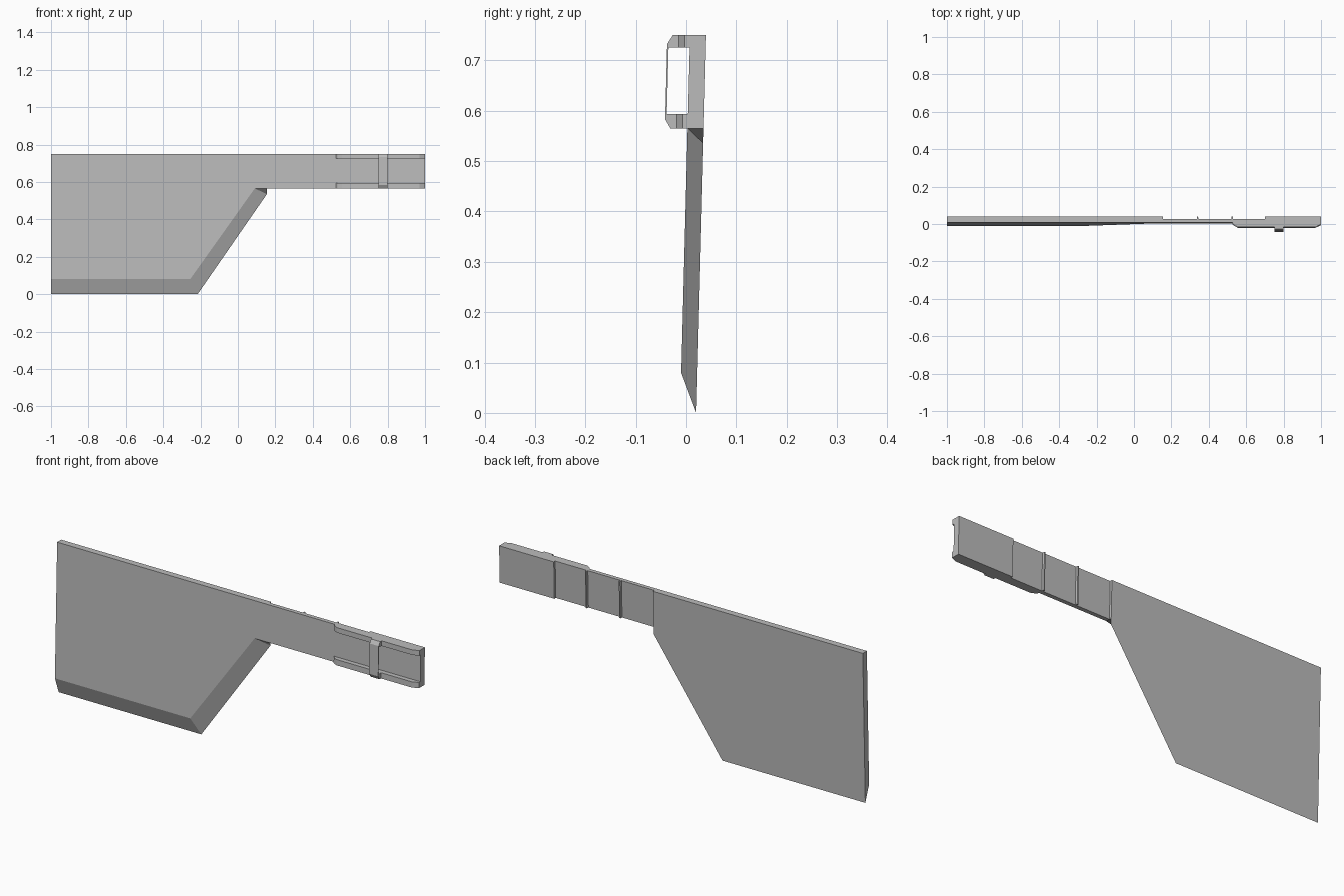
import bpy
import bmesh
from mathutils import Vector

cube = bpy.data.objects.get("Cube")
if cube:
    bpy.data.objects.remove(cube)

LEAN = 0.026  # the whole part leans back slightly as it rises
BOTTOM, TOP = 0.565, 0.75

metal = bpy.data.materials.new("plain grey")
metal.use_nodes = True
grey = (0.5, 0.5, 0.5, 1)
metal.diffuse_color = grey
metal.node_tree.nodes["Principled BSDF"].inputs["Base Color"].default_value = grey


def loft(name, loop_a, loop_b):
    """Solid between two matching outlines, leaned back with height."""
    bm = bmesh.new()
    a, b = [[bm.verts.new(Vector((x, y + LEAN * z, z))) for x, y, z in loop]
            for loop in (loop_a, loop_b)]
    bm.faces.new(a)
    bm.faces.new(b[::-1])
    for i in range(len(a)):
        bm.faces.new((a[i - 1], a[i], b[i], b[i - 1]))
    bmesh.ops.recalc_face_normals(bm, faces=bm.faces)
    mesh = bpy.data.meshes.new(name)
    bm.to_mesh(mesh)
    bm.free()
    mesh.materials.append(metal)
    obj = bpy.data.objects.new(name, mesh)
    bpy.context.collection.objects.link(obj)
    return obj


def upright(name, plan, z0, z1):
    """Plan outline extruded upward."""
    return loft(name, [(x, y, z0) for x, y in plan], [(x, y, z1) for x, y in plan])


FRONT, BACK, RECESS = -0.012, 0.02, 0.0085
NECK = 0.155

# Blade with bevelled lower and slanted edges
back_outline = [(-1, 0), (-0.215, 0), (NECK, 0.535), (NECK, BOTTOM), (NECK, TOP), (-1, TOP)]
front_outline = [(-1, 0.08), (-0.255, 0.08), (0.09, BOTTOM), (NECK, BOTTOM), (NECK, TOP), (-1, TOP)]
loft("blade", [(x, FRONT, z) for x, z in front_outline],
     [(x, BACK, z) for x, z in back_outline])

# Handle bar with a recessed back, two thin ribs and a thicker end
plan = [(NECK, FRONT), (1, FRONT), (1, BACK), (0.70, BACK), (0.70, RECESS)]
for rib in (0.525, 0.34):
    plan += [(rib + 0.004, RECESS), (rib + 0.003, BACK), (rib - 0.003, BACK), (rib - 0.004, RECESS)]
plan.append((NECK, RECESS))
upright("handle_bar", plan, BOTTOM, TOP)

# Rails along the upper and lower edges of the handle end
rail = [(0.525, FRONT), (0.532, -0.023), (0.555, -0.035), (0.97, -0.035), (1, -0.022), (1, FRONT)]
upright("upper_rail", rail, 0.725, TOP)
upright("lower_rail", rail, BOTTOM, 0.593)

# Strap bridging the rails
strap = [(-0.035, TOP), (-0.046, TOP), (-0.057, 0.732), (-0.057, 0.583), (-0.046, BOTTOM),
         (-0.035, BOTTOM), (-0.035, 0.593), (-0.054, 0.593), (-0.054, 0.725), (-0.035, 0.725)]
loft("strap", [(0.75, y, z) for y, z in strap], [(0.80, y, z) for y, z in strap])
